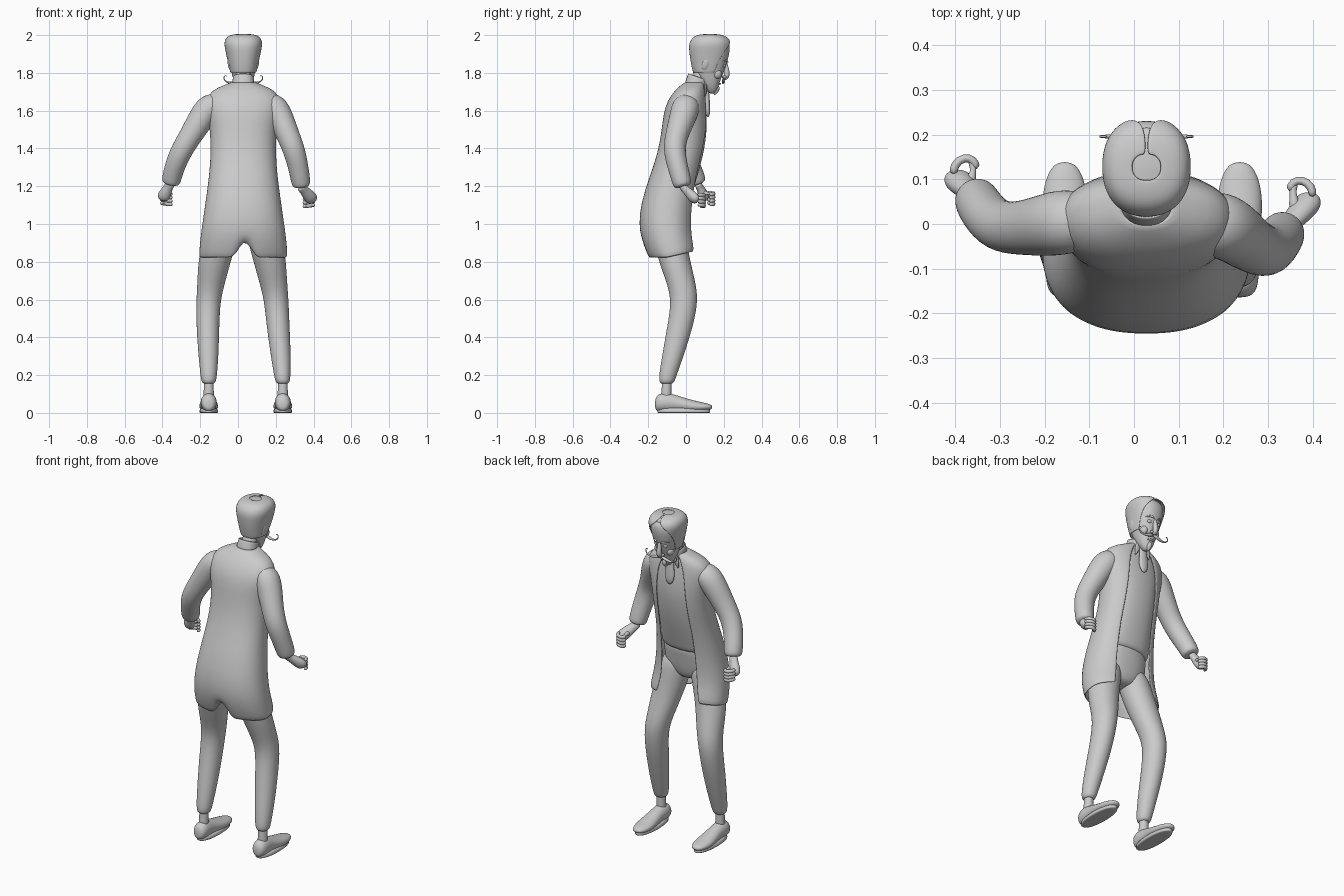
import bpy, bmesh, math
from mathutils import Vector

CX = 0.028  # centre line of the body


def skin(name, rings, closed=True, caps=True, thick=0, level=2):
    """Bridge rings of points into one smooth skin."""
    bm = bmesh.new()
    vs = [[bm.verts.new(p) for p in r] for r in rings]
    n = len(vs[0])
    for a, b in zip(vs, vs[1:]):
        for i in range(n if closed else n - 1):
            j = (i + 1) % n
            bm.faces.new((a[i], a[j], b[j], b[i]))
    if caps:
        bm.faces.new(vs[0])
        bm.faces.new(vs[-1])
    bmesh.ops.recalc_face_normals(bm, faces=bm.faces)
    me = bpy.data.meshes.new(name)
    bm.to_mesh(me)
    bm.free()
    me.polygons.foreach_set("use_smooth", [True] * len(me.polygons))
    ob = bpy.data.objects.new(name, me)
    bpy.context.collection.objects.link(ob)
    if thick:
        so = ob.modifiers.new("thickness", 'SOLIDIFY')
        so.thickness, so.offset = thick, 0
    ss = ob.modifiers.new("smooth", 'SUBSURF')
    ss.levels = ss.render_levels = level
    return ob


def oval(cx, z, rx, back, front, gap=0.0, n=20, e=0.88, closed=True):
    """Rounded horizontal section, optionally open at the front by a half width gap."""
    cy, ry = (back + front) / 2, (front - back) / 2
    a0 = math.asin(min(0.95, (gap / rx) ** (1 / e)))
    pts = []
    for i in range(n):
        t = a0 + (2 * math.pi - 2 * a0) * i / (n if closed else n - 1)
        s, c = math.sin(t), math.cos(t)
        pts.append(Vector((cx + rx * math.copysign(abs(s) ** e, s),
                           cy + ry * math.copysign(abs(c) ** e, c), z)))
    return pts


def tube(name, path, n=10, flat=1.0, level=2):
    """Round tube along (x, y, z, radius) points."""
    P = [Vector(p[:3]) for p in path]
    rings = []
    for i, p in enumerate(P):
        t = (P[min(i + 1, len(P) - 1)] - P[max(i - 1, 0)]).normalized()
        u = t.cross(Vector((0, 1, 0.02))).normalized()
        v = t.cross(u)
        r = path[i][3]
        rings.append([p + r * (math.cos(k * math.tau / n) * u + flat * math.sin(k * math.tau / n) * v)
                      for k in range(n)])
    return skin(name, rings, level=level)


def ball(name, loc, size, rot=(0, 0, 0)):
    bpy.ops.mesh.primitive_uv_sphere_add(segments=20, ring_count=12, radius=1, location=loc, rotation=rot)
    ob = bpy.context.object
    ob.name, ob.scale = name, size
    bpy.ops.object.shade_smooth()
    return ob


# long coat, open at the front: z, half width, back, front, opening
coat = [(1.75, .055, .00, .095, .03), (1.73, .10, -.025, .095, .045), (1.705, .165, -.055, .10, .06),
        (1.65, .198, -.095, .108, .08), (1.58, .188, -.115, .116, .09), (1.5, .17, -.123, .12, .095),
        (1.37, .167, -.145, .10, .10), (1.26, .175, -.185, .07, .105), (1.1, .197, -.237, .045, .11),
        (1.0, .212, -.243, .04, .115), (.94, .22, -.236, .045, .12), (.88, .226, -.22, .05, .128),
        (.82, .23, -.196, .06, .135)]
rings = [oval(CX, z, rx, b, f, g, 41, closed=False) for z, rx, b, f, g in coat]
for r in rings[-2:]:  # back vent and raised front corners
    for p in r:
        if p.y < -.1:
            p.z += max(0, .94 - p.z) * max(0, 1 - abs(p.x - .038) / .055)
        else:
            p.z += .035 * (p.y + .1) / .15
skin("coat", rings, closed=False, caps=False, thick=.01, level=1)

# waistcoat
vest = [(1.745, .045, .01, .085), (1.72, .10, -.01, .09), (1.68, .15, -.05, .097), (1.6, .17, -.09, .108),
        (1.5, .155, -.1, .114), (1.37, .152, -.12, .094), (1.26, .16, -.16, .064), (1.15, .17, -.2, .03),
        (1.12, .17, -.205, .02)]
skin("waistcoat", [oval(CX, *v) for v in vest])

# trouser seat and legs
seat = [(1.18, .15, -.19, .025), (1.1, .165, -.2, .01), (1.02, .165, -.2, -.002),
        (.97, .13, -.19, -.015), (.935, .06, -.15, -.04)]
skin("trouser_seat", [oval(CX, *v) for v in seat])
legs = {"left": [(-.05, .085), (-.085, .095), (-.122, .09), (-.14, .076), (-.157, .065), (-.16, .062),
                 (-.156, .054), (-.155, .043), (-.155, .034)],
        "right": [(.11, .085), (.135, .095), (.165, .09), (.185, .076), (.203, .066), (.212, .062),
                  (.227, .054), (.236, .043), (.237, .034)]}
side = [(1.07, -.18, -.01), (.95, -.18, .0), (.82, -.152, .02), (.7, -.108, .05), (.6, -.077, .067),
        (.46, -.1, .04), (.3, -.128, -.012), (.18, -.147, -.055), (.15, -.138, -.066)]
shoe = [(-.165, .02, .02, .07), (-.15, .04, .006, .1), (-.11, .045, .004, .11), (-.06, .042, .006, .098),
        (.0, .05, .003, .078), (.06, .053, .003, .062), (.11, .042, .01, .052), (.14, .02, .02, .042)]
for s, widths in legs.items():
    skin(s + "_trouser_leg", [oval(x, z, rx, b, f, n=16, e=1) for (x, rx), (z, b, f) in zip(widths, side)])
    x = widths[-1][0]
    tube(s + "_ankle", [(x, -.1, .2, .028), (x, -.103, .13, .026), (x, -.105, .06, .034)])
    skin(s + "_shoe", [[(x + w * math.cos(k * math.tau / 14),
                         y, (lo + hi) / 2 + (hi - lo) / 2 * math.sin(k * math.tau / 14)) for k in range(14)]
                       for y, w, lo, hi in shoe])
    skin(s + "_sole", [oval(x, z, .05 * k, -.155, .13, n=16, e=.9) for z, k in ((0, .9), (0, 1), (.018, 1), (.03, .8))],
         level=1)

# sleeves, wrists and hands
sleeves = {"left": [(-.08, .01, 1.64, .06), (-.155, .005, 1.625, .078), (-.2, -.003, 1.55, .072),
                    (-.255, -.01, 1.46, .062), (-.305, -.007, 1.38, .06), (-.34, .03, 1.29, .055),
                    (-.353, .056, 1.23, .053), (-.357, .062, 1.21, .044)],
           "right": [(.13, .01, 1.64, .06), (.195, .0, 1.625, .08), (.23, -.022, 1.55, .072),
                     (.265, -.05, 1.47, .063), (.298, -.065, 1.39, .061), (.322, -.04, 1.29, .055),
                     (.334, -.02, 1.215, .053), (.336, -.015, 1.195, .044)]}
hands = {"left": (-1, Vector((-.366, .07, 1.2)), Vector((-.397, .1, 1.14))),
         "right": (1, Vector((.345, -.005, 1.185)), Vector((.393, .05, 1.13)))}
for s, path in sleeves.items():
    tube(s + "_sleeve", path, n=12)
    d, w, k = hands[s]
    up = w - (k - w) * .3
    mid = w.lerp(k, .55)
    tube(s + "_palm", [(*up, .03), (*w, .024), (*mid, .034), (*k, .037), (*(k + Vector((0, .018, -.005))), .022)], flat=.8)
    for i in range(4):  # curled fingers stacked from top to bottom
        b = k + Vector((0, 0, .026 - .018 * i))
        o = [(.008, .01, 0), (.006, .034, -.002), (-.016, .05, -.005), (-.038, .045, -.008), (-.045, .022, -.008)]
        tube(f"{s}_finger_{i + 1}", [(b.x + d * x, b.y + y, b.z + z, .0115) for x, y, z in o], n=8, level=1)
    tube(s + "_thumb", [(mid.x - d * .01, mid.y, mid.z, .014), (k.x - d * .035, k.y + .004, k.z + .022, .013),
                        (k.x - d * .038, k.y + .03, k.z + .02, .011), (k.x - d * .03, k.y + .042, k.z + .016, .007)], n=8)

# neck, stand collar and cravat
tube("neck", [(CX, .04, 1.69, .045), (CX, .065, 1.76, .044), (CX, .1, 1.84, .045)])
collar = [oval(CX, z, r, b, f, .012, closed=False) for z, r, b, f in
          ((1.725, .058, -.004, .1), (1.76, .053, .008, .108), (1.785, .052, .014, .112))]
for r in collar:
    for p in r:
        p.z -= .35 * (p.y - .05)
skin("collar", collar, closed=False, caps=False, thick=.008, level=1)
tube("cravat", [(CX, .1, 1.735, .018), (CX, .108, 1.715, .028), (CX, .112, 1.69, .024), (CX, .112, 1.64, .032),
                (CX, .116, 1.59, .03), (CX, .116, 1.565, .008)], flat=.5)
for d in (-1, 1):
    tube("collar_wing", [(CX + d * .02, .1, 1.755, .014), (CX + d * .035, .108, 1.72, .022),
                         (CX + d * .048, .1, 1.665, .004)], flat=.4)

# head
head = [(1.69, .012, .125, .152), (1.705, .028, .112, .163), (1.735, .044, .09, .174), (1.77, .055, .065, .186),
        (1.81, .065, .048, .204), (1.85, .074, .036, .217), (1.9, .084, .03, .231), (1.95, .09, .03, .235),
        (1.98, .082, .045, .215), (1.993, .05, .08, .17)]
skin("head", [oval(CX, *h) for h in head])

# swept back hair, open over the face
hair = [(1.80, .066, .04, .19, .06), (1.84, .075, .031, .212, .069), (1.88, .084, .024, .226, .072),
        (1.92, .093, .019, .238, .068), (1.95, .099, .018, .242, .045), (1.975, .095, .028, .234, .015),
        (1.997, .078, .05, .205, .002), (2.004, .03, .1, .155, .001)]
skin("hair", [oval(CX, z, rx, b, f, g, 25, closed=False) for z, rx, b, f, g in hair],
     closed=False, caps=False, thick=.006, level=2)
ball("hair_top", (CX, .126, 1.975), (.078, .09, .026))

# face
tube("nose", [(CX, .21, 1.86, .009), (CX, .213, 1.83, .012), (CX, .218, 1.795, .017), (CX, .212, 1.775, .016),
              (CX, .198, 1.766, .008)])
tube("goatee", [(CX, .165, 1.735, .012), (CX, .165, 1.71, .017), (CX, .148, 1.682, .004)])
tube("lower_lip", [(CX - .024, .172, 1.745, .004), (CX, .183, 1.741, .007), (CX + .024, .172, 1.745, .004)], n=8)
for d, s in ((-1, "left"), (1, "right")):
    ball(s + "_eye", (CX + d * .03, .2, 1.838), (.014, .011, .01))
    ball(s + "_nostril", (CX + d * .014, .202, 1.778), (.009, .012, .008))
    ball(s + "_cheek", (CX + d * .04, .165, 1.795), (.02, .024, .026))
    ball(s + "_ear", (CX + d * .073, .105, 1.845), (.009, .02, .034), (-.3, d * .2, 0))
    tube(s + "_eyebrow", [(CX + d * .01, .222, 1.855, .005), (CX + d * .032, .216, 1.868, .007),
                          (CX + d * .058, .19, 1.86, .003)], n=8)
    tube(s + "_moustache", [(CX, .195, 1.764, .007), (CX + d * .025, .2, 1.757, .011), (CX + d * .05, .196, 1.748, .008),
                            (CX + d * .08, .196, 1.747, .005), (CX + d * .1, .196, 1.76, .004),
                            (CX + d * .105, .196, 1.777, .003), (CX + d * .095, .196, 1.788, .003),
                            (CX + d * .088, .196, 1.782, .002)], n=8)
